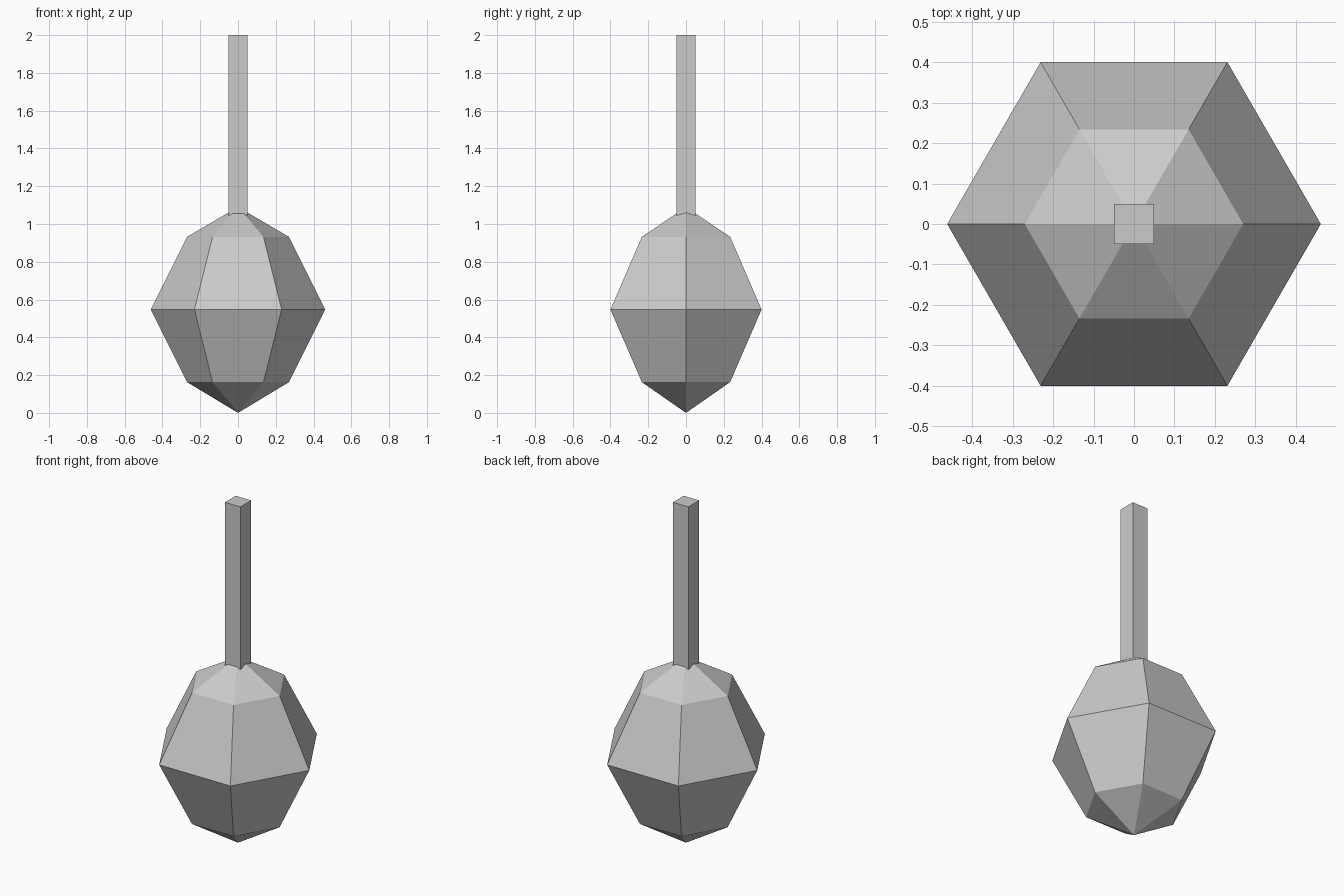
import bpy, bmesh, math

if "Cube" in bpy.data.objects:
    bpy.data.objects.remove(bpy.data.objects["Cube"])

grey = bpy.data.materials.new("light_grey")
grey.diffuse_color = (0.6, 0.6, 0.6, 1)
grey.use_nodes = True
grey.node_tree.nodes["Principled BSDF"].inputs["Base Color"].default_value = grey.diffuse_color


def finish(bm, name):
    bmesh.ops.recalc_face_normals(bm, faces=bm.faces[:])
    mesh = bpy.data.meshes.new(name)
    bm.to_mesh(mesh)
    bm.free()
    mesh.materials.append(grey)
    obj = bpy.data.objects.new(name, mesh)
    bpy.context.collection.objects.link(obj)
    return obj


# Six-sided faceted bulb: rings of (radius, height) closed by two poles
SIDES = 6
bm = bmesh.new()
rings = []
for r, z in [(0.27, 0.163), (0.462, 0.547), (0.27, 0.932)]:
    rings.append([bm.verts.new((r * math.cos(math.tau * i / SIDES),
                                r * math.sin(math.tau * i / SIDES), z))
                  for i in range(SIDES)])
bottom = bm.verts.new((0, 0, 0))
top = bm.verts.new((0, 0, 1.09))
for i in range(SIDES):
    j = (i + 1) % SIDES
    bm.faces.new((bottom, rings[0][j], rings[0][i]))
    bm.faces.new((top, rings[-1][i], rings[-1][j]))
    for low, high in zip(rings, rings[1:]):
        bm.faces.new((low[i], low[j], high[j], high[i]))
finish(bm, "bulb")

# Square handle rising from the top of the bulb
Z0, Z1, WIDTH = 1.0, 2.0, 0.1
bm = bmesh.new()
bmesh.ops.create_cube(bm, size=1)
bmesh.ops.scale(bm, vec=(WIDTH, WIDTH, Z1 - Z0), verts=bm.verts)
bmesh.ops.translate(bm, vec=(0, 0, (Z0 + Z1) / 2), verts=bm.verts)
finish(bm, "handle")
